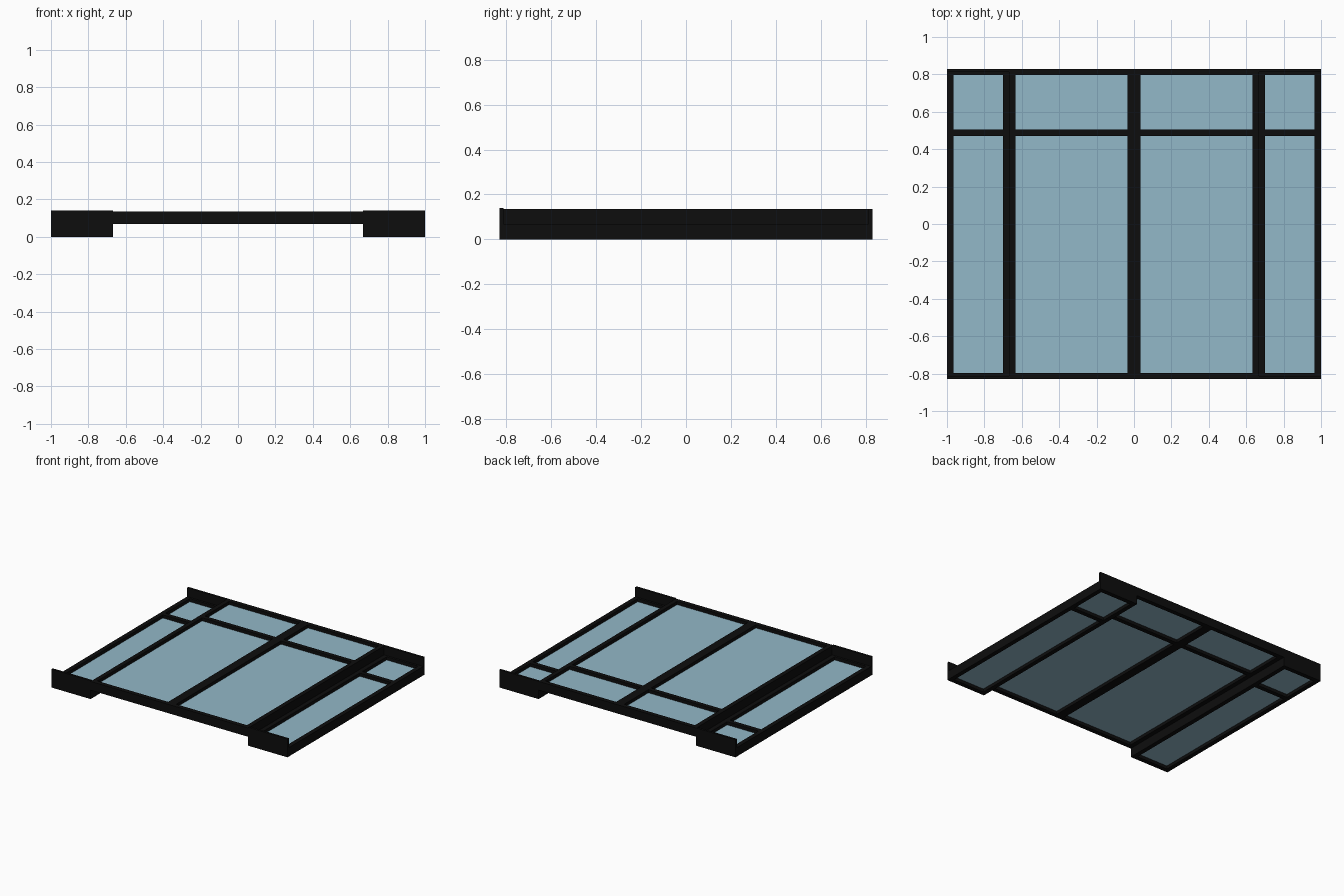
import bpy

cube = bpy.data.objects.get("Cube")
if cube:
    bpy.data.objects.remove(cube, do_unlink=True)


def material(name, rgb):
    m = bpy.data.materials.new(name)
    m.use_nodes = True
    m.diffuse_color = (*rgb, 1)
    m.node_tree.nodes["Principled BSDF"].inputs["Base Color"].default_value = (*rgb, 1)
    return m


BLACK = material("black frame", (0.004, 0.004, 0.004))
GLASS = material("pale blue glass", (0.29, 0.48, 0.58))


def box(name, x, y, z, mat):
    """Box spanning the (min, max) ranges given for each axis."""
    bpy.ops.mesh.primitive_cube_add(size=1, location=[sum(r) / 2 for r in (x, y, z)])
    ob = bpy.context.object
    ob.name = name
    ob.scale = [r[1] - r[0] for r in (x, y, z)]
    bpy.ops.object.transform_apply(location=False, rotation=False, scale=True)
    ob.data.materials.append(mat)
    return ob


BAR = 0.034           # width of a frame bar
END = 0.83            # half depth of the roof
STEP = 0.667          # where the raised middle meets the lower sides
HIGH = (0.068, 0.135)
LOW = (0.0, 0.068)
CROSS = (0.47, 0.504)
BAYS = {"front": (-END + BAR, CROSS[0]), "back": (CROSS[1], END - BAR)}


def panel(name, x0, x1, z):
    """Framed panel with a cross bar and two recessed panes."""
    inner = (x0 + BAR, x1 - BAR)
    box(name + "_left_rail", (x1 - BAR, x1), (-END, END), z, BLACK)
    box(name + "_right_rail", (x0, x0 + BAR), (-END, END), z, BLACK)
    box(name + "_front_bar", inner, (-END, -END + BAR), z, BLACK)
    box(name + "_back_bar", inner, (END - BAR, END), z, BLACK)
    box(name + "_cross_bar", inner, CROSS, z, BLACK)
    for bay, y in BAYS.items():
        box(f"{name}_{bay}_glass", inner, y, (z[0] + 0.024, z[1] - 0.024), GLASS)


for side, s in (("left", 1), ("right", -1)):
    # Raised middle panel and lowered outer panel
    panel(f"{side}_middle", *sorted((0, s * STEP)), HIGH)
    outer = sorted((s * STEP, s))
    panel(f"{side}_outer", *outer, LOW)
    # Upright plates closing the ends of the lowered panel
    box(f"{side}_front_plate", outer, (-END, -END + 0.017), (0, 0.14), BLACK)
    box(f"{side}_back_plate", outer, (END - 0.017, END), (0, 0.135), BLACK)
